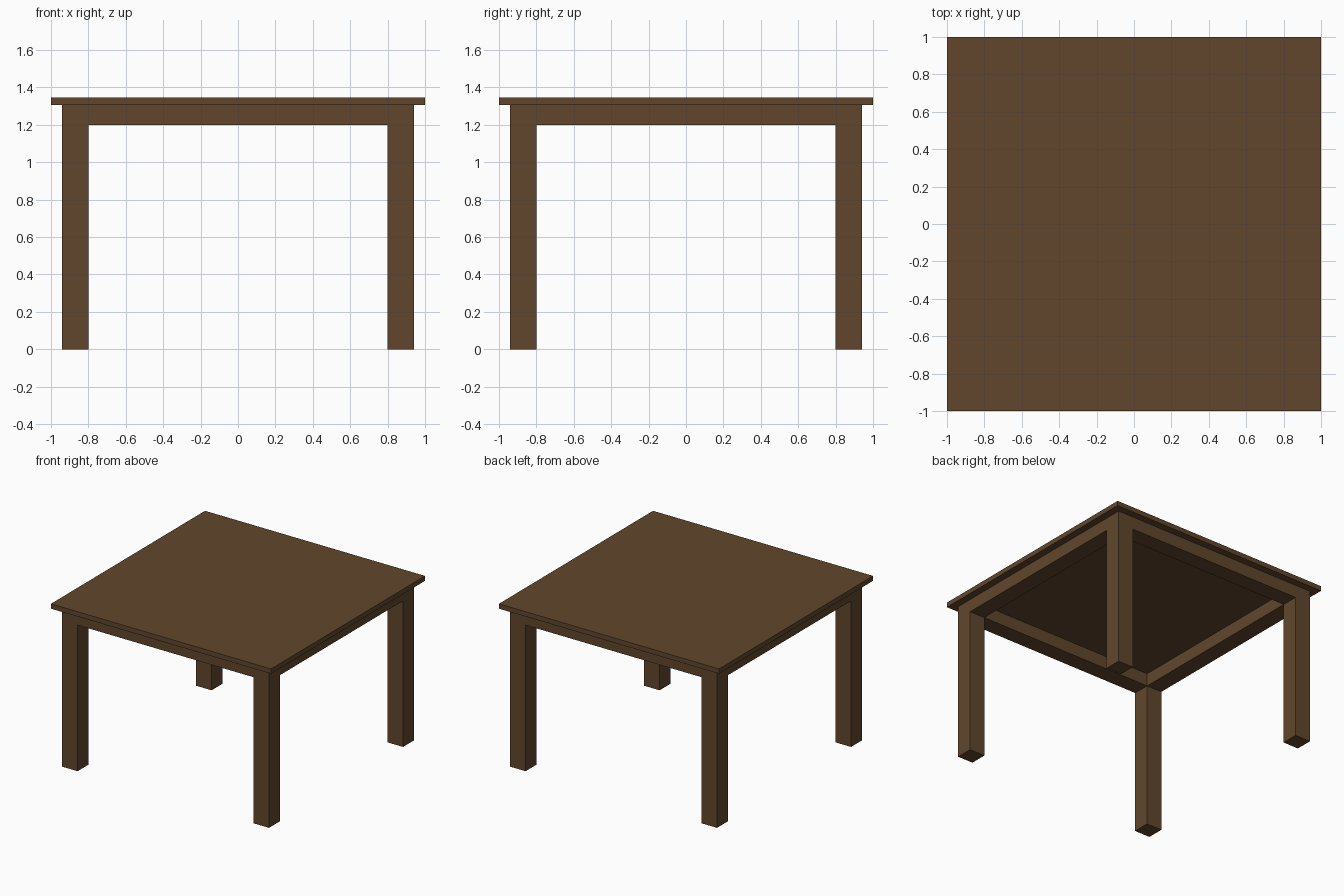
import bpy

if "Cube" in bpy.data.objects:
    bpy.data.objects.remove(bpy.data.objects["Cube"])

wood = bpy.data.materials.new("dark_brown_wood")
wood.diffuse_color = (0.12, 0.062, 0.026, 1.0)
wood.use_nodes = True
wood.node_tree.nodes["Principled BSDF"].inputs["Base Color"].default_value = wood.diffuse_color

OUTER, INNER = 0.94, 0.80          # leg and apron extents from the centre
APRON_Z, TOP_Z, HEIGHT = 1.20, 1.305, 1.345


def box(name, lo, hi):
    """Flat-shaded box between two corners."""
    centre = [(a + b) / 2 for a, b in zip(lo, hi)]
    bpy.ops.mesh.primitive_cube_add(size=1, location=centre)
    ob = bpy.context.object
    ob.name = name
    ob.scale = [b - a for a, b in zip(lo, hi)]
    bpy.ops.object.transform_apply(location=False, rotation=False, scale=True)
    ob.data.materials.append(wood)
    return ob


# Table top
box("table_top", (-1, -1, TOP_Z), (1, 1, HEIGHT))

# Four square corner legs
spans = {-1: (-OUTER, -INNER), 1: (INNER, OUTER)}
for sx, side in ((-1, "left"), (1, "right")):
    for sy, end in ((-1, "front"), (1, "back")):
        (x0, x1), (y0, y1) = spans[sx], spans[sy]
        box(f"{end}_{side}_leg", (x0, y0, 0), (x1, y1, TOP_Z))

# Apron rails, flush with the legs
for s, end, side in ((-1, "front", "left"), (1, "back", "right")):
    a, b = spans[s]
    box(f"{end}_apron", (-INNER, a, APRON_Z), (INNER, b, TOP_Z))
    box(f"{side}_apron", (a, -INNER, APRON_Z), (b, INNER, TOP_Z))
